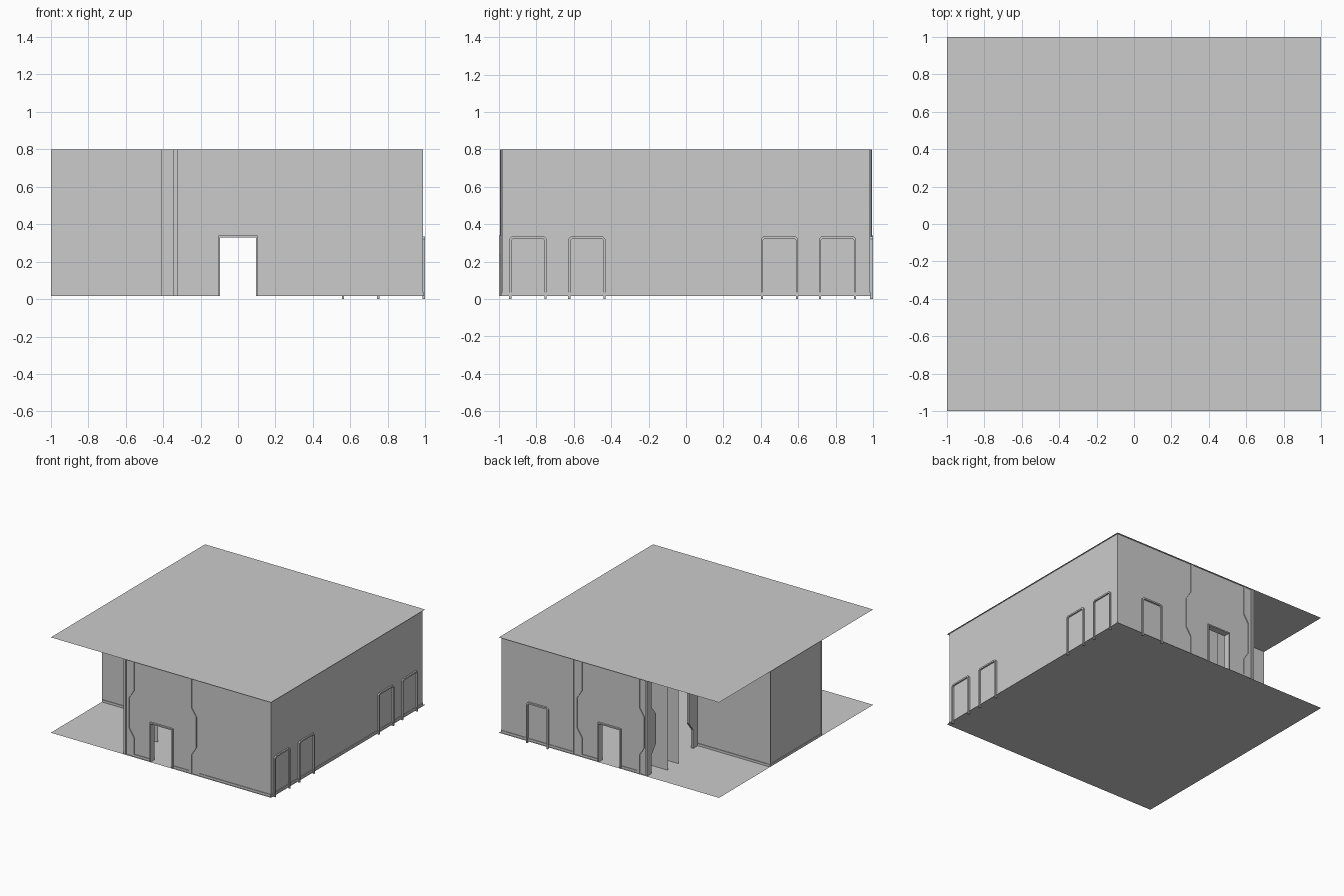
import bpy, bmesh, math
from mathutils import Matrix, Vector

if "Cube" in bpy.data.objects:
    bpy.data.objects.remove(bpy.data.objects["Cube"])

FLOOR, TOP, W = 0.017, 0.80, 0.985   # floor height, ceiling height, wall line
T = 1 / 3                            # half width of one bay


def prism(name, pts, d0, d1, m=Matrix()):
    """Extrude a (u, z) outline along local y from d0 to d1; a flat sheet if equal."""
    bm = bmesh.new()
    f = bm.faces.new([bm.verts.new((u, d0, z)) for u, z in pts])
    if d0 != d1:
        r = bmesh.ops.extrude_face_region(bm, geom=[f])
        vs = [g for g in r["geom"] if isinstance(g, bmesh.types.BMVert)]
        bmesh.ops.translate(bm, verts=vs, vec=(0, d1 - d0, 0))
        bmesh.ops.recalc_face_normals(bm, faces=bm.faces)
    bm.transform(m)
    me = bpy.data.meshes.new(name)
    bm.to_mesh(me)
    bm.free()
    ob = bpy.data.objects.new(name, me)
    bpy.context.collection.objects.link(ob)
    return ob


def rect(u0, u1, z0, z1):
    return [(u0, z0), (u1, z0), (u1, z1), (u0, z1)]


def sheet(name, z):
    bpy.ops.mesh.primitive_plane_add(size=2, location=(0, 0, z))
    bpy.context.object.name = name


def wall(name, u0, u1, y, m):
    """Flat wall with a low skirting on both faces."""
    prism(name, rect(u0, u1, FLOOR, TOP), y, y, m)
    prism(name + "_skirting", rect(u0, u1, FLOOR, 0.036), y - 0.005, y + 0.005, m)


def side_door(name, u, m):
    """Raised door outline with clipped top corners."""
    w, h, t, c = 0.1, 0.335, 0.012, 0.015
    pts = [(-w, 0), (-w, h - c), (-w + c, h), (w - c, h), (w, h - c), (w, 0),
           (w - t, 0), (w - t, h - c - t / 2), (w - c - t / 2, h - t),
           (-w + c + t / 2, h - t), (-w + t, h - c - t / 2), (-w + t, 0)]
    prism(name, [(u + a, z) for a, z in pts], -1, -W, m)


# edge of the portal panel: widens through its middle
FLARE = [(0.25, FLOOR), (0.25, 0.17), (0.295, 0.24), (0.295, 0.49), (0.25, 0.56), (0.25, TOP)]


def portal(name, m):
    a, h = 0.095, 0.33
    right = [(a, h), (a, FLOOR)] + FLARE
    left = [(-u, z) for u, z in reversed(right)]
    prism(name + "_panel", right + left, -W, -W, m)
    # door lining
    b = a + 0.01
    prism(name + "_door_lining",
          [(-b, FLOOR), (-b, h + .01), (b, h + .01), (b, FLOOR),
           (a, FLOOR), (a, h), (-a, h), (-a, FLOOR)], -1, -0.945, m)
    for s in (-1, 1):
        # raised lip following the flared edge, then the pillar beside it
        lip = FLARE + [(u + 0.02, z) for u, z in reversed(FLARE)]
        prism(name + "_lip", [(s * u, z) for u, z in lip], -0.992, -0.97, m)
        pillar = FLARE + [(T, TOP), (T, FLOOR)]
        prism(name + "_pillar", [(s * u, z) for u, z in pillar], -W, -W, m)
        prism(name + "_joint", rect(s * T - 0.006, s * T + 0.004, FLOOR, TOP), -0.99, -0.98, m)
        e = sorted((s * a, s * 0.25))
        prism(name + "_skirting", rect(e[0], e[1], FLOOR, 0.036), -0.99, -0.98, m)


# floor and ceiling sheets
sheet("floor", FLOOR)
sheet("ceiling", TOP)

# right wall with four door outlines
right_m = Matrix.Rotation(math.pi / 2, 4, 'Z')
wall("right_wall", -W, W, -W - 0.003, right_m)
for y in (-0.845, -0.53, 0.5, 0.81):
    side_door("right_door_outline", y, right_m)

# mirrored front and back sides
for label, m in (("front", Matrix()), ("back", Matrix.Scale(-1, 4, Vector((0, 1, 0))))):
    portal(label + "_portal", m)
    wall(label + "_wall", T, 0.988, -W, m)
    # side of the left wing
    wall(label + "_wing_wall", -1, -T, -T, m)
    # open bay between wing and outer wall: flared jambs and upright fins
    bay = m @ Matrix.Translation((-T, 0, 0)) @ Matrix.Rotation(math.pi / 2, 4, 'Z')
    for s in (-1, 1):
        edge = [(0.27, FLOOR), (0.27, 0.17), (0.215, 0.24), (0.215, 0.49), (0.27, 0.56), (0.27, TOP)]
        jamb = edge + [(T - 0.005, TOP), (T - 0.005, FLOOR)]
        prism(label + "_bay_jamb", [(s * u - 2 * T, z) for u, z in jamb], -0.01, 0.01, bay)
    for y in (-0.82, -0.68):
        prism(label + "_bay_fin", rect(-0.41, -0.25, FLOOR, TOP), y, y, m)

# back door outline and end of the left wing
side_door("back_door_outline", -0.655, Matrix.Rotation(math.pi, 4, 'Z'))
wall("wing_end_wall", -T, T, 0.994, right_m)
